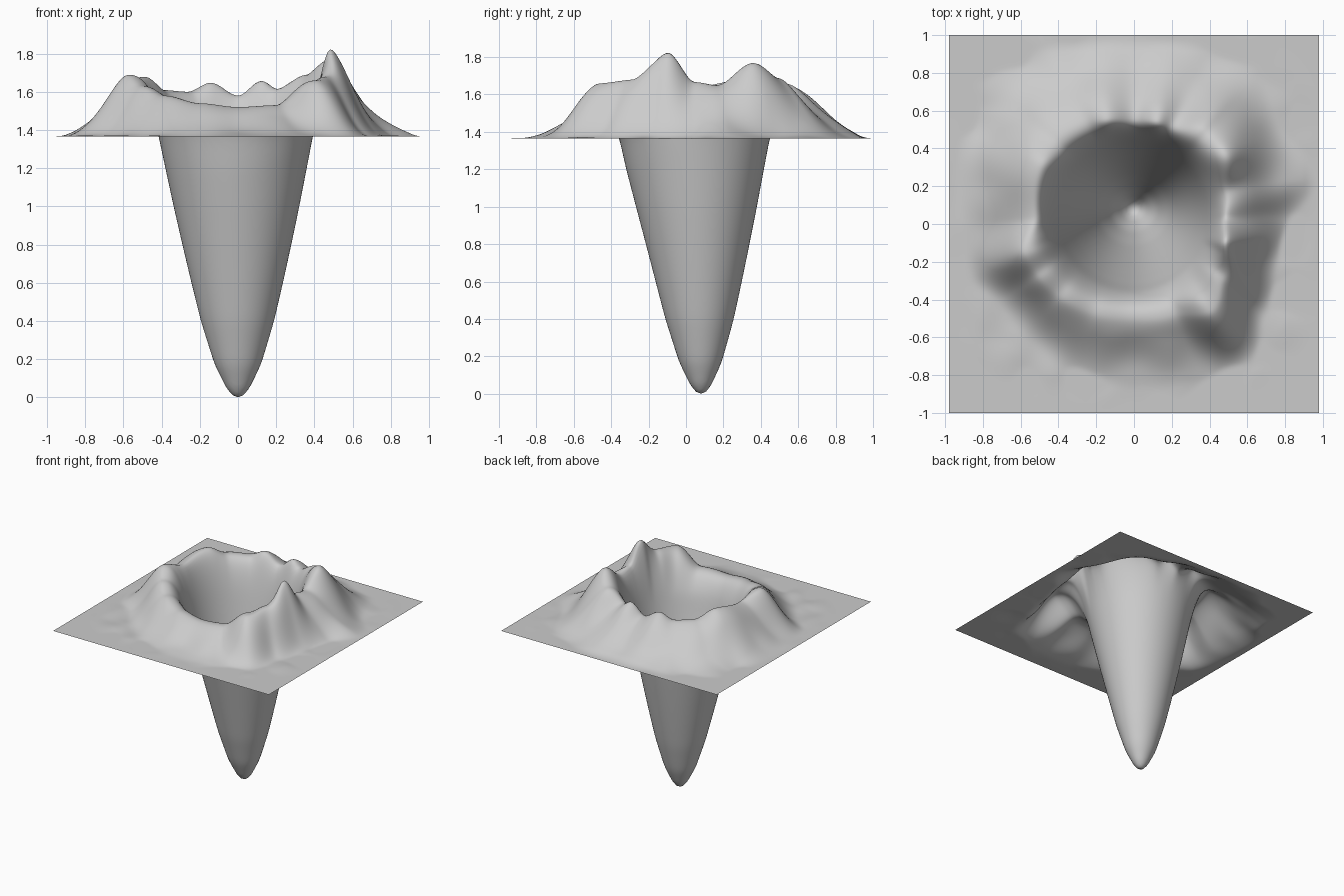
import bpy, bmesh
from math import pi, sin, cos, atan2, hypot, degrees
from mathutils import Vector, noise

if "Cube" in bpy.data.objects:
    bpy.data.objects.remove(bpy.data.objects["Cube"])

GROUND = 1.365
CENTRE = (0.0, 0.08)
N = 150  # grid cells per side

# Rim around the pit: angle, rim radius, rim height, foot radius
RIM = [(-175, .52, 1.64, .94), (-158, .62, 1.69, .95), (-145, .61, 1.63, .89),
       (-130, .60, 1.58, .90), (-110, .59, 1.54, .94), (-90, .58, 1.52, .96),
       (-70, .60, 1.53, .98), (-53, .68, 1.66, 1.05), (-38, .60, 1.68, .90),
       (-20, .51, 1.83, .82), (-4, .48, 1.67, .86), (10, .50, 1.65, 1.0),
       (30, .56, 1.77, .90), (48, .55, 1.69, .97), (65, .48, 1.615, .97),
       (75, .47, 1.66, .95), (90, .47, 1.58, .95), (107, .49, 1.65, .96),
       (120, .52, 1.60, 1.0), (138, .54, 1.61, 1.05), (155, .54, 1.68, 1.0)]

# Pit section: radius, height
PIT = [(0, 0), (.03, .012), (.06, .05), (.12, .17), (.19, .40), (.237, .60),
       (.282, .80), (.325, 1.0), (.365, 1.2), (.398, GROUND)]


def rim_at(deg):
    """Smooth periodic blend of the rim table."""
    pts = RIM + [(RIM[0][0] + 360, *RIM[0][1:])]
    if deg < pts[0][0]:
        deg += 360
    for a, b in zip(pts, pts[1:]):
        if deg <= b[0]:
            t = (deg - a[0]) / (b[0] - a[0])
            t = t * t * (3 - 2 * t)
            return [p + (q - p) * t for p, q in zip(a[1:], b[1:])]
    return pts[-1][1:]


def flank(t):
    return .5 + .5 * cos(pi * min(1, t) ** .82)


def height(x, y):
    dx, dy = x - CENTRE[0], y - CENTRE[1]
    r, a = hypot(dx, dy), atan2(dy, dx)
    R, top, foot = rim_at(degrees(a))
    # pit leans towards the left and the front as it widens
    lean = min(1, r / .4)
    wide = 1.01 + lean * (-.03 * cos(a) - .085 * sin(a)) - .06 * sin(a) ** 2 * (1 - lean ** 2)
    rp = r / wide
    if rp <= PIT[-1][0]:
        for p, q in zip(PIT, PIT[1:]):
            if rp <= q[0]:
                return p[1] + (q[1] - p[1]) * (rp - p[0]) / (q[0] - p[0])
    inner = min(r, PIT[-1][0] * (1.01 - .03 * cos(a) - .085 * sin(a)))
    rise = top - GROUND
    if r < R:
        # upper wall continues the pit slope and rounds off at the rim
        k = max(1.4, min(2.6, 4.6 * (R - inner) / rise))
        return GROUND + rise * (1 - (1 - (r - inner) / (R - inner)) ** k)
    # outer flank, steep above with a long tail and a little roughness
    z = GROUND + rise * flank((r - R) / (foot - R))
    edge = max(0, min(1, (1 - max(abs(x), abs(y))) / .2))
    fade = min(1, (r - R) / .12) * edge * max(0, min(1, 1 - (r - 1) * 6))
    bump = noise.noise(Vector((x * 5, y * 5, 2.3)))
    return max(GROUND, GROUND + (z - GROUND) * min(1, edge * 2) + .018 * fade * bump)


# Terrain sheet with raised crater rim and deep pit
bm = bmesh.new()
bmesh.ops.create_grid(bm, x_segments=N, y_segments=N, size=1)
for v in bm.verts:
    v.co.x *= .98
    v.co.z = height(v.co.x, v.co.y)
for f in bm.faces:
    f.smooth = True
mesh = bpy.data.meshes.new("crater_terrain")
bm.to_mesh(mesh)
bm.free()
terrain = bpy.data.objects.new("crater_terrain", mesh)
bpy.context.collection.objects.link(terrain)

# Soften the joins between profile segments
group = terrain.vertex_groups.new(name="soften")
group.add([v.index for v in mesh.vertices
           if max(abs(v.co.x), abs(v.co.y)) < .95
           and hypot(v.co.x, v.co.y - .08) > .1], 1, 'ADD')
mod = terrain.modifiers.new("soften", 'SMOOTH')
mod.factor, mod.iterations, mod.vertex_group = .5, 4, "soften"
